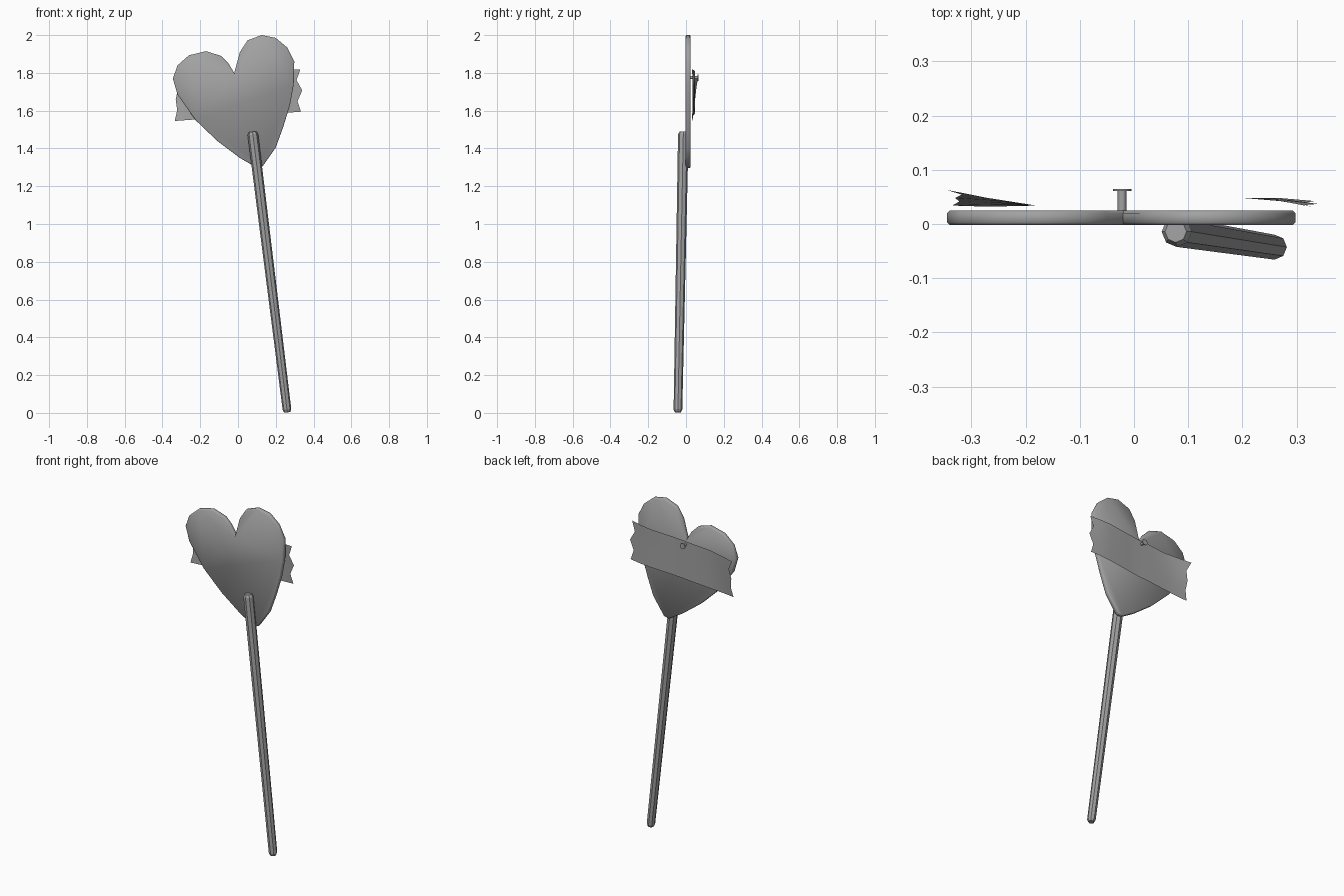
import bpy, bmesh, math
from mathutils import Vector

cube = bpy.data.objects.get("Cube")
if cube:
    bpy.data.objects.remove(cube)

grey = bpy.data.materials.new("mid_grey")
grey.use_nodes = True
GREY = (0.36, 0.36, 0.36, 1)
grey.diffuse_color = GREY
grey.node_tree.nodes["Principled BSDF"].inputs["Base Color"].default_value = GREY


def finish(name, bm, smooth=None):
    bmesh.ops.recalc_face_normals(bm, faces=bm.faces)
    mesh = bpy.data.meshes.new(name)
    bm.to_mesh(mesh)
    bm.free()
    mesh.materials.append(grey)
    obj = bpy.data.objects.new(name, mesh)
    bpy.context.collection.objects.link(obj)
    if smooth:
        bpy.ops.object.select_all(action='DESELECT')
        obj.select_set(True)
        bpy.context.view_layer.objects.active = obj
        bpy.ops.object.shade_smooth_by_angle(angle=math.radians(smooth))
    return obj


def rod(bm, rings, sides):
    """Capped rod through (centre, radius) rings along one straight axis."""
    axis = (rings[-1][0] - rings[0][0]).normalized()
    u = (Vector((1, 0, 0)) - axis * axis.x).normalized()
    v = axis.cross(u)
    loops = []
    for c, r in rings:
        angles = [math.tau * i / sides for i in range(sides)]
        loops.append([bm.verts.new(c + u * r * math.cos(a) + v * r * math.sin(a)) for a in angles])
    for a, b in zip(loops, loops[1:]):
        for i in range(sides):
            j = (i + 1) % sides
            bm.faces.new((a[i], a[j], b[j], b[i]))
    bm.faces.new(loops[0])
    bm.faces.new(loops[-1])


# Heart plate: lopsided outline, extruded back, softened rims
outline = [(-.02, 1.80), (.01, 1.91), (.05, 1.972), (.125, 2.0), (.20, 1.985),
           (.26, 1.935), (.298, 1.86), (.295, 1.74), (.275, 1.63), (.24, 1.515),
           (.20, 1.405), (.13, 1.305), (.10, 1.297), (.01, 1.35), (-.11, 1.44),
           (-.225, 1.55), (-.32, 1.685), (-.345, 1.77), (-.32, 1.84),
           (-.26, 1.893), (-.17, 1.915), (-.09, 1.89), (-.05, 1.85)]
bm = bmesh.new()
front = bm.faces.new([bm.verts.new((x, -.002, z)) for x, z in outline])
ext = bmesh.ops.extrude_face_region(bm, geom=[front])
bmesh.ops.translate(bm, verts=[g for g in ext["geom"] if isinstance(g, bmesh.types.BMVert)],
                    vec=(0, .027, 0))
rims = [e for e in bm.edges if abs(e.verts[0].co.y - e.verts[1].co.y) < .001]
bmesh.ops.bevel(bm, geom=rims, offset=.005, segments=1, affect='EDGES')
finish("heart_plate", bm, 50)

# Tapered eight-sided stick with chamfered ends
top, bottom = Vector((.077, -.014, 1.488)), Vector((.261, -.043, .003))
bm = bmesh.new()
rod(bm, [(top, .02), (top.lerp(bottom, .01), .028),
         (top.lerp(bottom, .99), .023), (bottom, .016)], 8)
finish("stick", bm)

# Wavy tape strip with torn ends
left_tear = [-.335, -.322, -.33, -.318, -.345]
right_tear = [.333, .315, .34, .31, .33]
wave = [(-.345, .048), (-.27, .04), (-.18, .034), (-.08, .037), (0, .036),
        (.08, .04), (.2, .048), (.27, .045), (.34, .037)]
bm = bmesh.new()
grid = []
for row, (xl, xr) in enumerate(zip(left_tear, right_tear)):
    t = row / 4
    line = []
    for i, (x, y) in enumerate(wave):
        px = xl if i == 0 else xr if i == len(wave) - 1 else x
        s = (px + .34) / .68
        curl = max(0, -.18 - px) * .18 - max(0, px - .2) * .08
        z = 1.545 + .05 * s + .225 * t
        line.append(bm.verts.new((px, y + curl * (t - .5), z)))
    grid.append(line)
for a, b in zip(grid, grid[1:]):
    for i in range(len(a) - 1):
        bm.faces.new((a[i], a[i + 1], b[i + 1], b[i]))
finish("tape_strip", bm, 60)

# Pin with a flat head, pushed through the tape
bm = bmesh.new()
at = lambda y: Vector((-.022, y, 1.775))
rod(bm, [(at(.01), .008), (at(.061), .008)], 10)
rod(bm, [(at(.061), .017), (at(.065), .017)], 12)
finish("pin", bm, 40)
